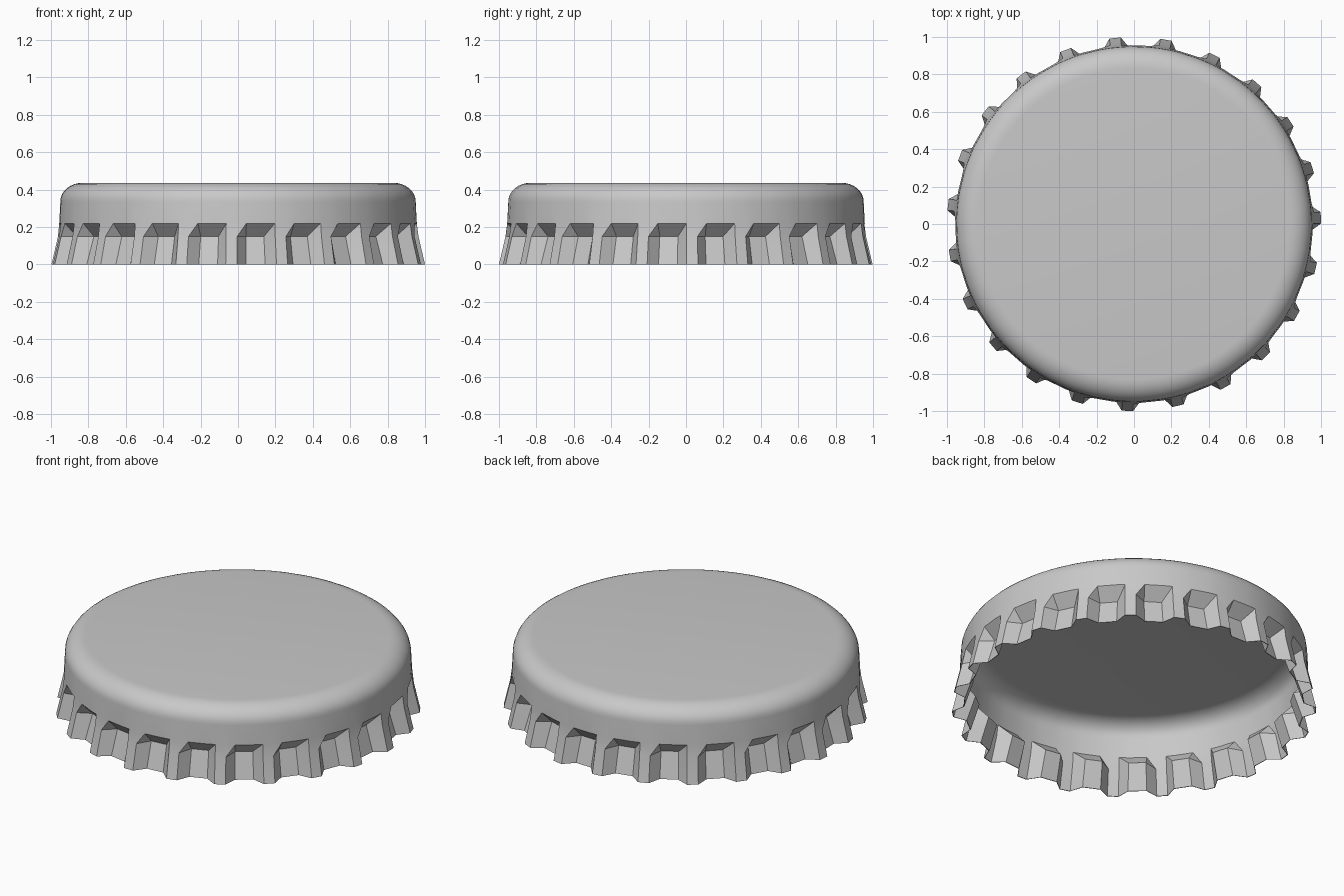
import bpy, bmesh, math

if "Cube" in bpy.data.objects:
    bpy.data.objects.remove(bpy.data.objects["Cube"])

TEETH = 23
PITCH = 2 * math.pi / TEETH
PHASE = math.radians(1.9)
# angles from a ridge centre: ridge edges, then groove floor edges
TIP, FLOOR = math.radians(1.75), math.radians(4.7)
OFFSETS = [(-TIP, True), (TIP, True), (FLOOR, False), (PITCH - FLOOR, False)]

metal = bpy.data.materials.new("grey_metal")
metal.diffuse_color = (0.58, 0.58, 0.58, 1)
metal.use_nodes = True
metal.node_tree.nodes["Principled BSDF"].inputs["Base Color"].default_value = metal.diffuse_color


def fillet(r, z, rad_r, rad_z, steps):
    """Rounded shoulder from the flat disc down to the wall, same radius all round."""
    out = []
    for i in range(steps + 1):
        a = math.pi / 2 * i / steps
        rr = r - rad_r + rad_r * math.sin(a)
        out.append((z - rad_z + rad_z * math.cos(a), rr, rr))
    return out


# rows are (height, ridge radius, groove radius); the shell is thin sheet metal
outer = fillet(0.95, 0.437, 0.12, 0.10, 8)
outer += [(0.22, 0.956, 0.956), (0.15, 0.965, 0.89), (0.0, 1.0, 0.935)]
inner = [(0.0, 0.996, 0.931), (0.15, 0.957, 0.882), (0.22, 0.948, 0.948)]
inner += reversed(fillet(0.942, 0.429, 0.112, 0.092, 8))
rows = outer + inner

bm = bmesh.new()
columns = [(PHASE + k * PITCH + off, tip) for k in range(TEETH) for off, tip in OFFSETS]
grid = []
for z, r_tip, r_floor in rows:
    ring = []
    for a, tip in columns:
        r = r_tip if tip else r_floor
        ring.append(bm.verts.new((r * math.cos(a), r * math.sin(a), z)))
    grid.append(ring)

# crimped skirt and shoulder; every hood corner is split along the same
# diagonal, which gives the groove tops their one-sided slant
n = len(columns)
for first, second, ra, rb in zip(grid, grid[1:], rows, rows[1:]):
    hood = {ra[0], rb[0]} == {0.22, 0.15}
    for j in range(n):
        k = (j + 1) % n
        a, b, c, d = first[j], second[j], second[k], first[k]
        if hood and columns[j][1] != columns[k][1]:
            if ra[0] > rb[0]:
                bm.faces.new((a, b, d))
                bm.faces.new((b, c, d))
            else:
                bm.faces.new((a, b, c))
                bm.faces.new((a, c, d))
        else:
            bm.faces.new((a, b, c, d))

# flat top and flat underside
bm.faces.new(grid[0])
bm.faces.new(list(reversed(grid[-1])))
bmesh.ops.recalc_face_normals(bm, faces=bm.faces)

mesh = bpy.data.meshes.new("crimped_cap")
bm.to_mesh(mesh)
bm.free()
mesh.materials.append(metal)
cap = bpy.data.objects.new("crimped_cap", mesh)
bpy.context.collection.objects.link(cap)
bpy.context.view_layer.objects.active = cap
cap.select_set(True)
bpy.ops.object.shade_smooth_by_angle(angle=math.radians(30))
